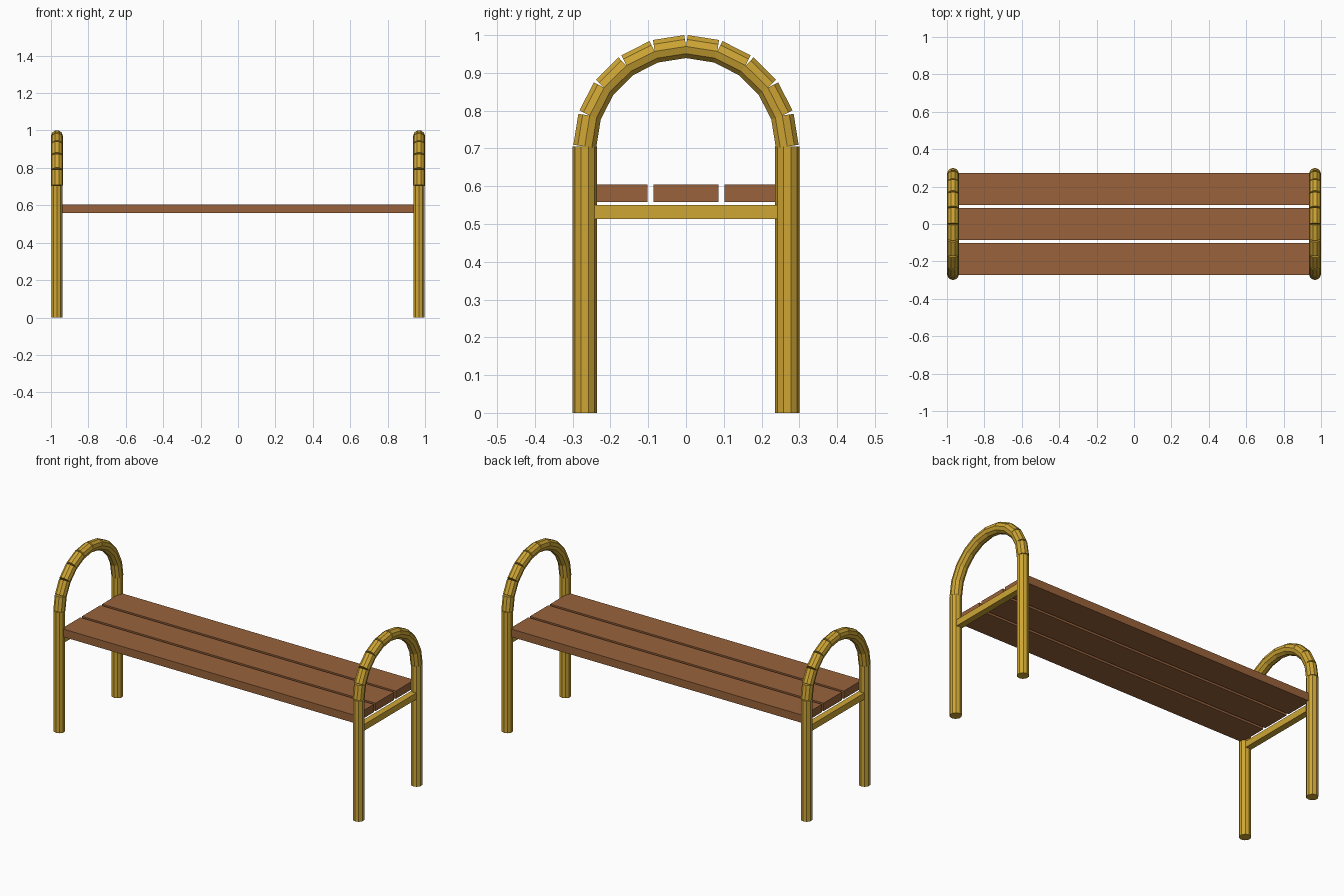
import bpy, bmesh, math
from mathutils import Vector, Matrix

if "Cube" in bpy.data.objects:
    bpy.data.objects.remove(bpy.data.objects["Cube"])


def material(name, rgb):
    m = bpy.data.materials.new(name)
    m.diffuse_color = (*rgb, 1)
    m.use_nodes = True
    m.node_tree.nodes["Principled BSDF"].inputs["Base Color"].default_value = m.diffuse_color
    return m


GOLD = material("yellow metal", (0.62, 0.38, 0.035))
BROWN = material("brown wood", (0.315, 0.123, 0.043))


def finish(name, bm, mat):
    me = bpy.data.meshes.new(name)
    bm.to_mesh(me)
    bm.free()
    me.materials.append(mat)
    ob = bpy.data.objects.new(name, me)
    bpy.context.collection.objects.link(ob)
    return ob


def add_tube(bm, a, b, corner, r=0.032):
    # ten-sided straight tube from a to b with a corner pointing along "corner"
    a, b = Vector(a), Vector(b)
    d = (b - a).normalized()
    v = Vector(corner)
    rot = Matrix((v.cross(d), v, d)).transposed().to_4x4()
    bmesh.ops.create_cone(bm, cap_ends=True, segments=10, radius1=r, radius2=r,
                          depth=(b - a).length,
                          matrix=Matrix.Translation((a + b) / 2) @ rot)


def box(name, centre, size, mat):
    bm = bmesh.new()
    bmesh.ops.create_cube(bm, size=1, matrix=Matrix.Translation(centre)
                          @ Matrix.Diagonal((*size, 1)))
    return finish(name, bm, mat)


X, Y, LEG_TOP, RISE, STEPS = 0.968, 0.268, 0.705, 0.265, 10

for side, x in (("left", -X), ("right", X)):
    # straight legs
    for end, y in (("front", -Y), ("back", Y)):
        bm = bmesh.new()
        add_tube(bm, (x, y, 0), (x, y, LEG_TOP), (0, 1, 0))
        finish(f"{side}_{end}_leg", bm, GOLD)

    # armrest arch made of short straight tubes
    pts = [(x, Y * math.cos(math.pi * i / STEPS),
            LEG_TOP + RISE * math.sin(math.pi * i / STEPS)) for i in range(STEPS + 1)]
    bm = bmesh.new()
    for a, b in zip(pts, pts[1:]):
        add_tube(bm, a, b, (1, 0, 0))
    finish(f"{side}_arch", bm, GOLD)

    # cross bar under the seat
    box(f"{side}_cross_bar", (x, 0, 0.5315), (0.037, 0.49, 0.037), GOLD)

# seat planks
for i in (-1, 0, 1):
    box(f"seat_plank_{i + 2}", (0, i * 0.187, 0.581), (1.9, 0.171, 0.046), BROWN)
